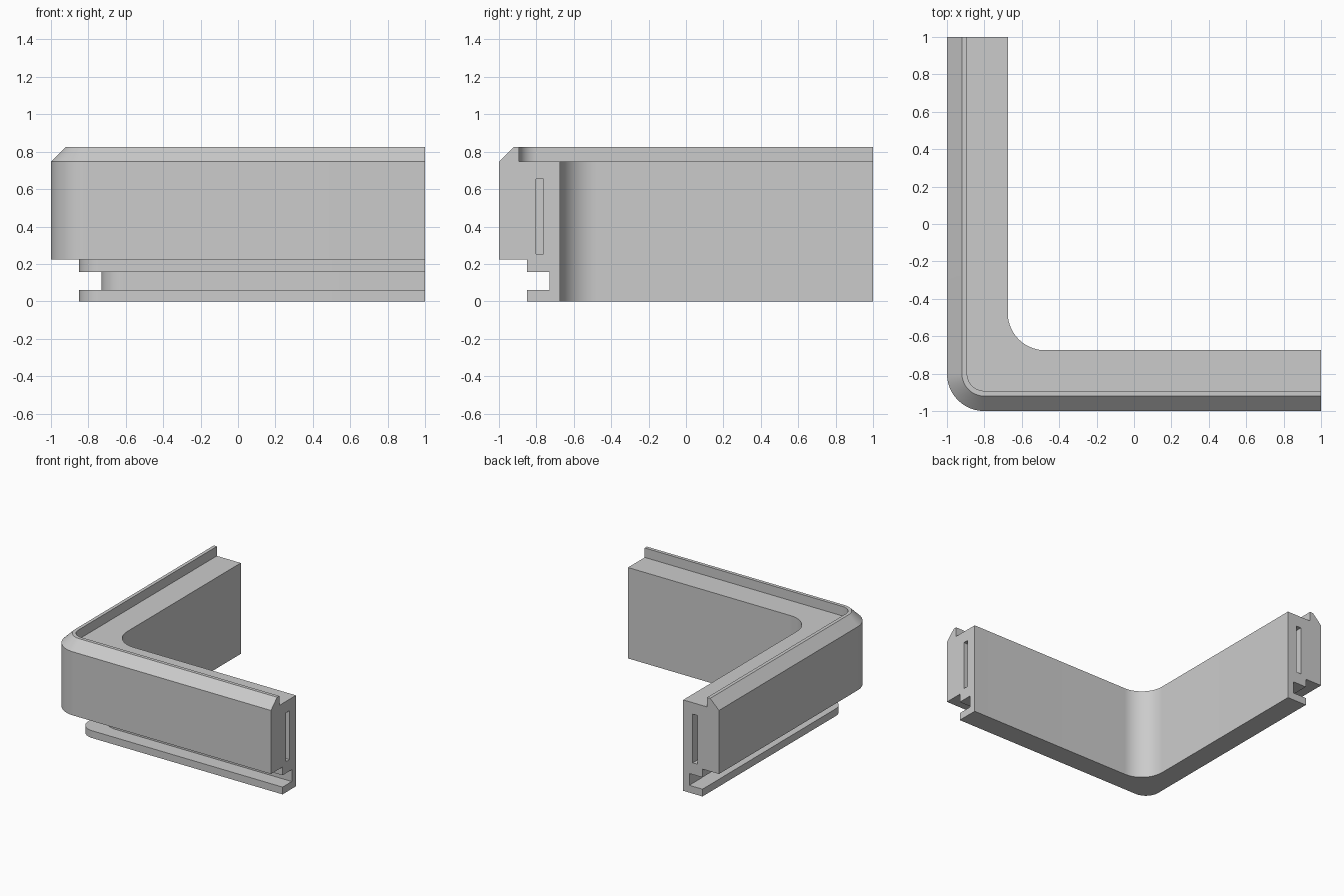
import bpy
import bmesh
import math

cube = bpy.data.objects.get("Cube")
if cube:
    bpy.data.objects.remove(cube, do_unlink=True)

# Plain grey material
grey = bpy.data.materials.new("light_grey")
grey.use_nodes = True
colour = (0.6, 0.6, 0.6, 1.0)
grey.diffuse_color = colour
grey.node_tree.nodes["Principled BSDF"].inputs["Base Color"].default_value = colour

# Frame cross-section: (distance in from the outer wall, height)
TOP, SHOULDER, WALL_BOTTOM = 0.825, 0.747, 0.225
PROFILE = [
    (0.0, WALL_BOTTOM), (0.0, SHOULDER),               # outer wall
    (0.08, TOP), (0.108, TOP), (0.108, SHOULDER),      # chamfered rim
    (0.325, SHOULDER), (0.325, 0.0),                   # inner wall
    (0.15, 0.0), (0.15, 0.06),                         # bottom lip
    (0.27, 0.06), (0.27, 0.157),                       # groove
    (0.15, 0.157), (0.15, WALL_BOTTOM),
]
CORNER_RADIUS = {0.15: 0.12, 0.27: 0.12, 0.325: 0.2}
STEPS = 20


def corner_path(d):
    """Plan path at inset d: back end, rounded corner, right end."""
    r = CORNER_RADIUS.get(d, 0.2 - d)
    c = -1 + d + r
    points = [(-1 + d, 1)]
    for i in range(STEPS + 1):
        a = math.pi + i / STEPS * math.pi / 2
        points.append((c + r * math.cos(a), c + r * math.sin(a)))
    points.append((1, -1 + d))
    return points


def make_object(name, bm):
    bmesh.ops.recalc_face_normals(bm, faces=bm.faces)
    mesh = bpy.data.meshes.new(name)
    bm.to_mesh(mesh)
    bm.free()
    mesh.materials.append(grey)
    obj = bpy.data.objects.new(name, mesh)
    bpy.context.collection.objects.link(obj)
    return obj


# Sweep the cross-section round the corner
bm = bmesh.new()
rails = [[bm.verts.new((x, y, z)) for x, y in corner_path(d)] for d, z in PROFILE]
for a, b in zip(rails, rails[1:] + rails[:1]):
    for i in range(len(a) - 1):
        bm.faces.new((a[i], a[i + 1], b[i + 1], b[i]))
for end in (0, -1):
    bm.faces.new([rail[end] for rail in rails])
frame = make_object("corner_frame", bm)


# Narrow connector slot in each end
def slot_cutter(name, swap):
    bm = bmesh.new()
    bmesh.ops.create_cube(bm, size=1)
    for v in bm.verts:
        x, y, z = 0.95 + 0.3 * v.co.x, -0.782 + 0.042 * v.co.y, 0.453 + 0.4 * v.co.z
        v.co = (y, x, z) if swap else (x, y, z)
    obj = make_object(name, bm)
    obj.hide_render = True
    return obj


bpy.context.view_layer.objects.active = frame
for name, swap in (("right_slot_cutter", False), ("back_slot_cutter", True)):
    cutter = slot_cutter(name, swap)
    mod = frame.modifiers.new("slot", 'BOOLEAN')
    mod.operation = 'DIFFERENCE'
    mod.solver = 'EXACT'
    mod.object = cutter
    bpy.ops.object.modifier_apply(modifier=mod.name)
    bpy.data.objects.remove(cutter, do_unlink=True)

# Smooth corners, crisp edges
bpy.ops.object.select_all(action='DESELECT')
frame.select_set(True)
bpy.ops.object.shade_smooth_by_angle(angle=math.radians(25))
